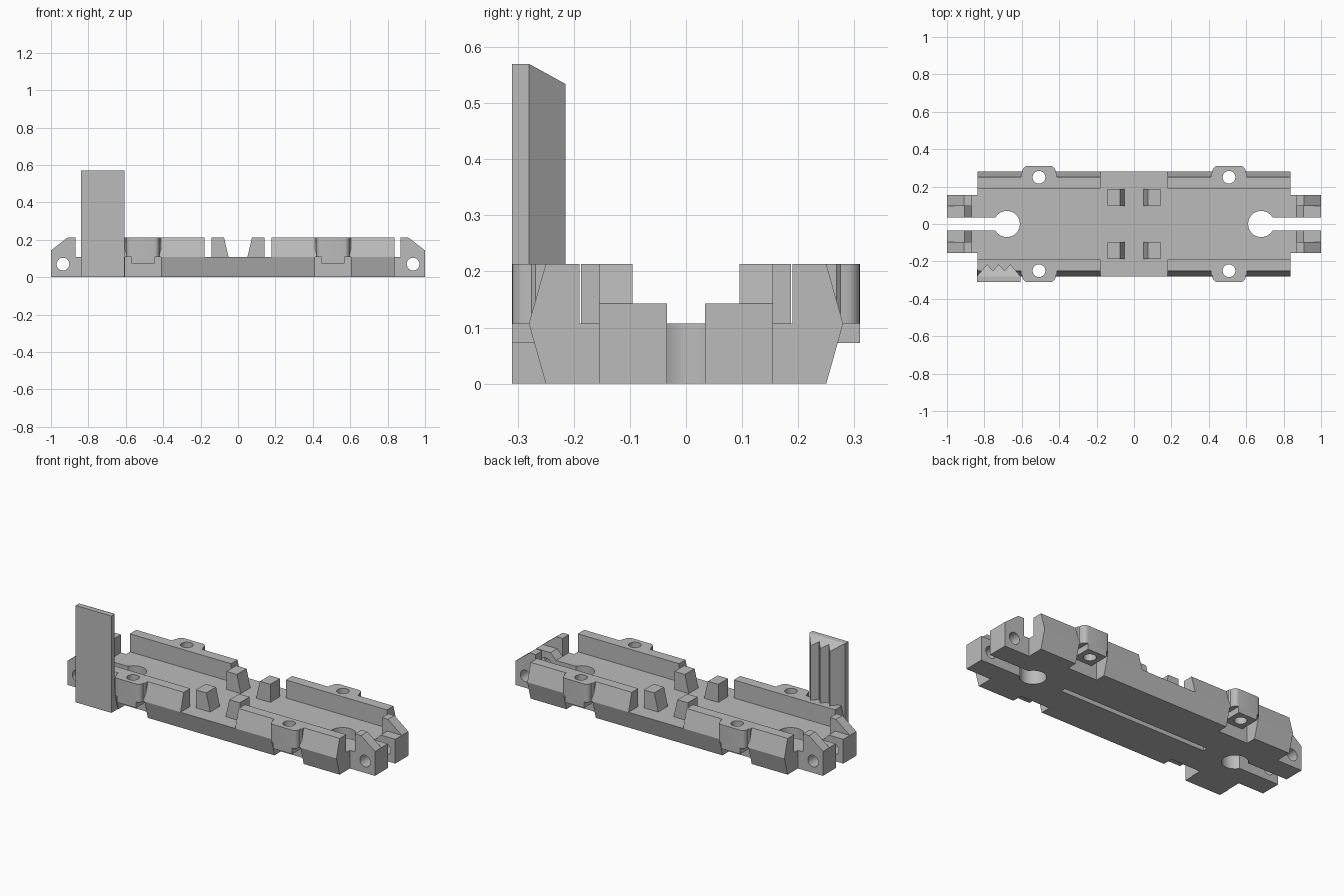
import bpy, bmesh, math
from mathutils import Vector

if "Cube" in bpy.data.objects:
    bpy.data.objects.remove(bpy.data.objects["Cube"], do_unlink=True)

grey = bpy.data.materials.new("plain grey")
grey.use_nodes = True
grey.diffuse_color = (0.5, 0.5, 0.5, 1)
grey.node_tree.nodes["Principled BSDF"].inputs["Base Color"].default_value = (0.5, 0.5, 0.5, 1)

FLOOR, TOP, END = 0.107, 0.213, 0.837
PLACE = {"x": lambda p, d: (d, p[0], p[1]),
         "y": lambda p, d: (p[0], d, p[1]),
         "z": lambda p, d: (p[0], p[1], d)}


def prism(name, points, axis, start, end):
    """Extrude a 2D outline along one axis."""
    bm = bmesh.new()
    a = [bm.verts.new(PLACE[axis](p, start)) for p in points]
    b = [bm.verts.new(PLACE[axis](p, end)) for p in points]
    bm.faces.new(a)
    bm.faces.new(b)
    n = len(points)
    for i in range(n):
        j = (i + 1) % n
        bm.faces.new((a[i], a[j], b[j], b[i]))
    bmesh.ops.recalc_face_normals(bm, faces=bm.faces)
    mesh = bpy.data.meshes.new(name)
    bm.to_mesh(mesh)
    bm.free()
    mesh.materials.append(grey)
    obj = bpy.data.objects.new(name, mesh)
    bpy.context.collection.objects.link(obj)
    return obj


def rect(a, b, c, d):
    return [(a, c), (b, c), (b, d), (a, d)]


def circle(u, v, r, n=32):
    return [(u + r * math.cos(math.tau * i / n), v + r * math.sin(math.tau * i / n))
            for i in range(n)]


def flip(points, su=1, sv=1):
    return [(u * su, v * sv) for u, v in points]


def cut(obj, *cutter):
    """Subtract a prism from a part and discard the cutter."""
    tool = prism("cutter", *cutter)
    tool.hide_render = True
    mod = obj.modifiers.new("cut", "BOOLEAN")
    mod.operation = "DIFFERENCE"
    mod.solver = "EXACT"
    mod.object = tool
    bpy.context.view_layer.objects.active = obj
    bpy.ops.object.modifier_apply(modifier=mod.name)
    bpy.data.objects.remove(tool, do_unlink=True)


# Tray floor with sloping sides
base = prism("tray_floor", [(-0.25, 0), (0.25, 0), (0.28, FLOOR), (-0.28, FLOOR)], "x", -END, END)
cut(base, rect(-0.48, 0.48, -0.015, 0.015), "z", -0.1, 0.035)
for sx in (-1, 1):
    cut(base, circle(0.68 * sx, 0, 0.07), "z", -0.1, 0.3)
    cut(base, flip(rect(0.68, 0.9, -0.034, 0.034), sx), "z", -0.1, 0.3)
    for sy in (-1, 1):
        cut(base, flip(rect(0.412, 0.603, 0.19, 0.4), sx, sy), "z", -0.1, 0.2)


def ear_outline():
    """Lug with rounded outer corners and flared roots."""
    half = [(0.096, 0.2), (0.096, 0.268), (0.089, 0.275)]
    for i in range(7):
        t = math.radians(15 * i)
        half.append((0.061 + 0.027 * math.cos(t), 0.283 + 0.027 * math.sin(t)))
    return half + [(-u, v) for u, v in reversed(half)]


for sx, side in ((1, "left"), (-1, "right")):
    for sy, depth in ((-1, "front"), (1, "back")):
        tag = f"{depth}_{side}"

        # Side rail
        rail = prism("rail_" + tag,
                     flip([(0.19, FLOOR), (0.28, FLOOR), (0.25, TOP), (0.19, TOP)], sy),
                     "x", 0.178 * sx, END * sx)
        # Screw lug and its narrower underside block
        shape = [(0.508 * sx + u, v * sy) for u, v in ear_outline()]
        ear = prism("screw_lug_" + tag, shape, "z", FLOOR, TOP)
        block = prism("lug_block_" + tag, flip(rect(0.446, 0.57, 0.19, 0.31), sx, sy),
                      "z", 0.072, FLOOR)
        for part in (rail, ear, block):
            cut(part, circle(0.508 * sx, 0.25 * sy, 0.034), "z", -0.1, 0.4)

        # Middle locating peg
        prism("peg_" + tag,
              flip([(0.05, FLOOR), (0.143, FLOOR), (0.143, TOP), (0.075, TOP)], sx),
              "y", 0.097 * sy, 0.187 * sy)

        # End coupling: tall outer hook and low inner cheek
        hook = prism("end_hook_" + tag,
                     flip([(END, 0), (1, 0), (1, 0.143), (0.91, TOP),
                           (0.87, TOP), (0.87, FLOOR), (END, FLOOR)], sx),
                     "y", 0.095 * sy, 0.155 * sy)
        cheek = prism("end_cheek_" + tag,
                      flip([(END, 0), (1, 0), (1, 0.143), (0.905, 0.143),
                            (0.87, FLOOR), (END, FLOOR)], sx),
                      "y", 0.034 * sy, 0.095 * sy)
        for part in (hook, cheek):
            cut(part, circle(0.936 * sx, 0.07, 0.034), "y", -0.4, 0.4)

# Upright plate with a filled foot
LEFT, RIGHT = -0.84, -0.607
prism("upright_plate", rect(LEFT, RIGHT, -0.31, -0.28), "z", 0, 0.57)
prism("upright_foot", rect(LEFT, RIGHT, -0.28, -0.24), "z", 0, FLOOR)

# Ridged back of the upright, with a sloping top
mid = (LEFT + RIGHT) / 2
ridge = [(LEFT, -0.28)]
for i in range(5):
    ridge.append((mid + (i - 2) * 0.031, -0.25 if i % 2 else -0.215))
ridge.append((RIGHT, -0.28))
teeth = prism("upright_ridges", ridge, "z", FLOOR, 0.57)
for v in teeth.data.vertices:
    if v.co.z > 0.5:
        v.co.z -= 0.55 * (v.co.y + 0.28)

# Smooth round holes and corners, keep edges sharp
bpy.ops.object.select_all(action="DESELECT")
for obj in bpy.context.collection.objects:
    if obj.type == "MESH" and grey.name in obj.data.materials:
        obj.select_set(True)
        bpy.context.view_layer.objects.active = obj
bpy.ops.object.shade_smooth_by_angle(angle=math.radians(30))
